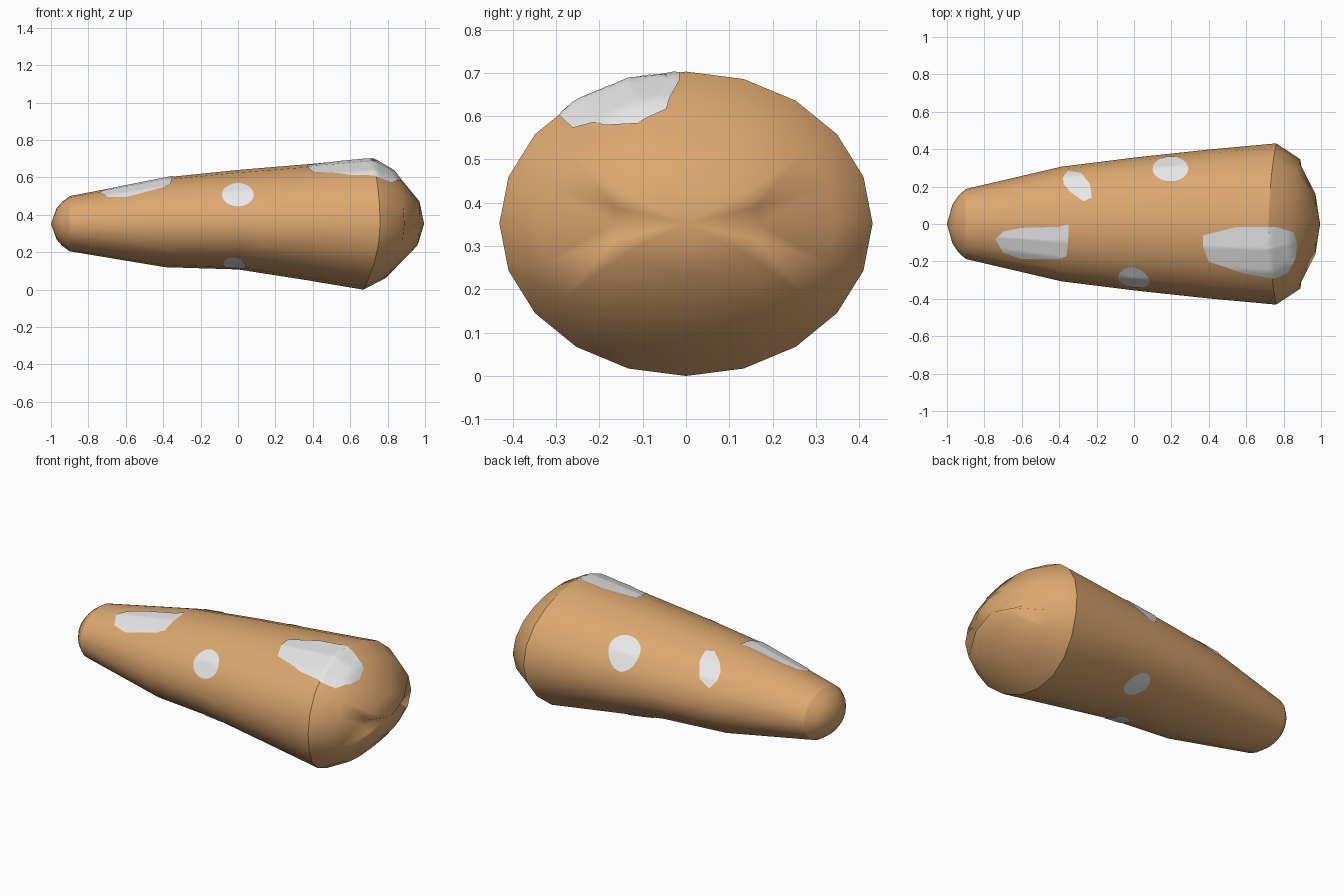
import bpy, bmesh, math
from mathutils import Vector
from mathutils.bvhtree import BVHTree

if "Cube" in bpy.data.objects:
    bpy.data.objects.remove(bpy.data.objects["Cube"])

N, CZ = 20, 0.352


def material(name, rgb):
    m = bpy.data.materials.new(name)
    m.diffuse_color = (*rgb, 1)
    m.use_nodes = True
    m.node_tree.nodes["Principled BSDF"].inputs["Base Color"].default_value = m.diffuse_color
    return m


tan = material("warm tan", (0.72, 0.39, 0.16))
white = material("pale grey", (0.80, 0.80, 0.80))


def finish(bm, name, mat):
    me = bpy.data.meshes.new(name)
    bm.to_mesh(me)
    me.materials.append(mat)
    ob = bpy.data.objects.new(name, me)
    bpy.context.collection.objects.link(ob)
    return ob


# Body: rings of (x side, x top, x bottom, half width, height above, height below)
rings = [
    (-0.97, -0.97, -0.97, 0.105, 0.083, 0.083),
    (-0.94, -0.94, -0.94, 0.150, 0.118, 0.118),
    (-0.90, -0.90, -0.90, 0.187, 0.148, 0.147),
    (-0.39, -0.37, -0.39, 0.306, 0.250, 0.232),
    (0.00, 0.00, 0.00, 0.355, 0.288, 0.244),
    (0.40, 0.40, 0.36, 0.398, 0.321, 0.300),
    (0.76, 0.72, 0.67, 0.431, 0.351, 0.352),
    (0.89, 0.83, 0.79, 0.345, 0.290, 0.290),
    (0.97, 0.97, 0.96, 0.170, 0.120, 0.115),
]
SHARP = (2, 6)
bm = bmesh.new()
loops = []
for k, (xs, xt, xb, w, up, dn) in enumerate(rings):
    loop = []
    for j in range(N):
        a = 2 * math.pi * j / N
        c = math.cos(a)
        x = xs + ((xt if c > 0 else xb) - xs) * c * c
        if k == len(rings) - 1 and j in (N // 4, 3 * N // 4):
            x -= 0.06            # small side dents in the blunt end
        loop.append(bm.verts.new((x, w * math.sin(a), CZ + c * (up if c > 0 else dn))))
    loops.append(loop)
for A, B in zip(loops, loops[1:]):
    for j in range(N):
        bm.faces.new((A[j], A[(j + 1) % N], B[(j + 1) % N], B[j]))
for loop, tip in ((loops[0], -1.0), (loops[-1], 0.995)):
    t = bm.verts.new((tip, 0, CZ))
    for j in range(N):
        bm.faces.new((loop[j], loop[(j + 1) % N], t))
bmesh.ops.recalc_face_normals(bm, faces=bm.faces)
bmesh.ops.triangulate(bm, faces=bm.faces)
for f in bm.faces:
    f.smooth = True
for k in SHARP:
    for j in range(N):
        e = bm.edges.get((loops[k][j], loops[k][(j + 1) % N]))
        if e:
            e.smooth = False
tree = BVHTree.FromBMesh(bm)
finish(bm, "body", tan)
bm.free()


# Spots: thin patches draped on the body by projecting an outline
def ellipse(cx, cy, rx, ry, n=24):
    return [(cx + rx * math.cos(2 * math.pi * i / n),
             cy + ry * math.sin(2 * math.pi * i / n)) for i in range(n)]


def resample(pts, n=6):
    out = []
    for p, q in zip(pts, pts[1:] + pts[:1]):
        out += [(p[0] + (q[0] - p[0]) * i / n, p[1] + (q[1] - p[1]) * i / n) for i in range(n)]
    return out


def spot(name, outline, side, steps=10):
    origin = {"top": lambda u, v: Vector((u, v, 3)),
              "bottom": lambda u, v: Vector((u, v, -3)),
              "front": lambda u, v: Vector((u, -3, v))}[side]
    ray = {"top": Vector((0, 0, -1)), "bottom": Vector((0, 0, 1)),
           "front": Vector((0, 1, 0))}[side]
    cu = sum(p[0] for p in outline) / len(outline)
    cv = sum(p[1] for p in outline) / len(outline)
    bm = bmesh.new()

    def drape(u, v):
        hit, nor, _, _ = tree.ray_cast(origin(u, v), ray)
        return bm.verts.new(hit + nor * 0.004)

    mid = drape(cu, cv)
    prev = None
    n = len(outline)
    for s in range(1, steps + 1):
        t = s / steps
        cur = [drape(cu + (u - cu) * t, cv + (v - cv) * t) for u, v in outline]
        for i in range(n):
            j = (i + 1) % n
            bm.faces.new((prev[i], cur[i], cur[j], prev[j]) if prev else (mid, cur[i], cur[j]))
        prev = cur
    bm.normal_update()
    if sum((f.normal.dot(ray) for f in bm.faces)) > 0:
        bmesh.ops.reverse_faces(bm, faces=bm.faces)
    for f in bm.faces:
        f.smooth = True
    finish(bm, name, white)
    bm.free()


spot("narrow_end_spot", resample([
    (-0.74, -0.08), (-0.70, -0.04), (-0.6, -0.02), (-0.4, -0.015), (-0.35, 0), (-0.35, -0.06),
    (-0.36, -0.17), (-0.4, -0.185), (-0.6, -0.185), (-0.7, -0.15)]), "top")
spot("wide_end_spot", resample([
    (0.37, -0.06), (0.55, -0.015), (0.76, -0.015), (0.85, -0.045), (0.87, -0.11), (0.86, -0.19),
    (0.82, -0.26), (0.75, -0.29), (0.6, -0.265), (0.4, -0.2), (0.37, -0.12)]), "top")
spot("back_round_spot", ellipse(0.195, 0.292, 0.095, 0.066), "top")
spot("back_oval_spot", resample([
    (-0.38, 0.25), (-0.35, 0.28), (-0.28, 0.27), (-0.235, 0.21), (-0.225, 0.14),
    (-0.27, 0.12), (-0.34, 0.17), (-0.375, 0.21)]), "top")
spot("front_spot", ellipse(0, 0.505, 0.085, 0.062), "front")
spot("front_under_spot", ellipse(-0.02, -0.16, 0.065, 0.075), "bottom")
spot("back_under_spot", ellipse(0.15, 0.2, 0.07, 0.07), "bottom")
